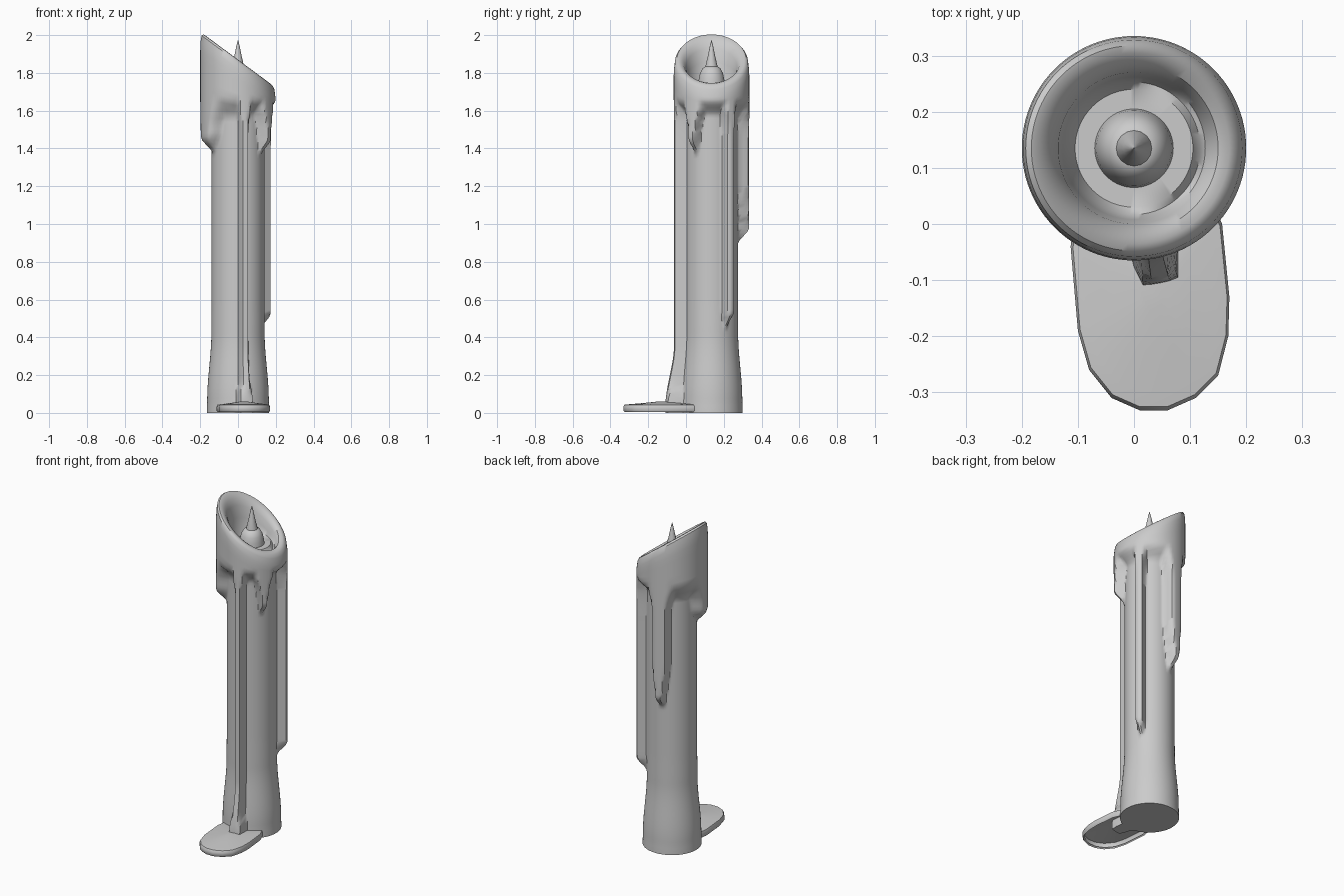
import bpy, math

if "Cube" in bpy.data.objects:
    bpy.data.objects.remove(bpy.data.objects["Cube"])

CY = 0.135      # candle axis in y
N = 96          # columns around the candle
R_OUT = 0.2     # wax collar radius


def smooth(a, b, v):
    t = max(0.0, min(1.0, (v - a) / (b - a)))
    return t * t * (3 - 2 * t)


def lookup(table, v):
    for (a, ra), (b, rb) in zip(table, table[1:]):
        if v <= b:
            return ra + (rb - ra) * smooth(a, b, v)
    return table[-1][1]


def loft(name, rings, cap_bottom=True, cap_top=True, angle=40):
    n = len(rings[0])
    verts = [p for r in rings for p in r]
    faces = []
    for k in range(len(rings) - 1):
        for i in range(n):
            j = (i + 1) % n
            faces.append((k * n + i, k * n + j, (k + 1) * n + j, (k + 1) * n + i))
    if cap_bottom:
        faces.append(tuple(reversed(range(n))))
    if cap_top:
        faces.append(tuple(range((len(rings) - 1) * n, len(rings) * n)))
    mesh = bpy.data.meshes.new(name)
    mesh.from_pydata(verts, [], faces)
    mesh.update()
    ob = bpy.data.objects.new(name, mesh)
    bpy.context.collection.objects.link(ob)
    bpy.ops.object.select_all(action='DESELECT')
    ob.select_set(True)
    bpy.context.view_layer.objects.active = ob
    bpy.ops.object.shade_smooth_by_angle(angle=math.radians(angle))
    return ob


# wax runs: centre angle, half width (degrees), tip height, taper length
DRIPS = [
    (203, 27, 1.37, 0.12),
    (-79, 9, -0.5, 0.10),
    (-33, 15, 1.36, 0.30),
    (32, 9, 0.44, 0.10),
    (102, 19, 0.89, 0.32),
]
STEM = [(0, 0.165), (0.07, 0.163), (0.42, 0.141), (0.6, 0.14), (2, 0.14)]


def run_amount(deg, z):
    best = smooth(1.57, 1.66, z)
    for centre, half, tip, taper in DRIPS:
        if z < tip:
            continue
        d = abs((deg - centre + 180) % 360 - 180)
        w = half * (0.4 + 0.6 * smooth(tip, tip + taper, z))
        w *= 1 + 0.6 * math.exp(-max(0, 1.6 - z) / 0.04)
        if tip < 0:
            w *= 1 + 0.6 * (1 - smooth(0.03, 0.2, z))
        amount = (1 - smooth(0.5 * w, 1.15 * w, d)) * smooth(tip, tip + 0.09, z)
        best = max(best, amount)
    return best


def wall_radius(deg, z):
    base = lookup(STEM, z)
    outer = R_OUT
    if abs((deg + 79 + 180) % 360 - 180) < 30:      # foot of the long front run
        outer += 0.045 * (1 - smooth(0.04, 0.36, z))
    return base + (outer - base) * run_amount(deg, z)


def rim_plane(x):
    return 1.87 - 0.74 * x


# candle body: straight rows, then rows that blend into the slanted rim
angles = [360 * i / N for i in range(N)]
cs = [(math.cos(math.radians(a)), math.sin(math.radians(a))) for a in angles]
rows = 80
rings = []
for k in range(rows + 1):
    z = 1.56 * k / rows
    rings.append([(c * r, CY + s * r, z) for (c, s), r in
                  zip(cs, [wall_radius(a, z) for a in angles])])
for k in range(1, 9):
    ring = []
    for a, (c, s) in zip(angles, cs):
        z = 1.56 + (rim_plane(R_OUT * c) - 0.05 - 1.56) * k / 8
        r = wall_radius(a, z) if k < 8 else R_OUT - 0.002
        ring.append((c * r, CY + s * r, z))
    rings.append(ring)

# rounded rim, bowl and lump around the wick: radius, drop, flatness
FLOOR = 1.745
for r, drop, flat in [(0.193, 0.015, 0), (0.183, 0.002, 0), (0.17, 0, 0),
                      (0.15, 0.012, 0), (0.135, 0.04, 0), (0.127, 0.07, 0.25),
                      (0.118, 0.1, 0.6), (0.105, 0, 1), (0.07, 0, 1)]:
    rings.append([(c * r, CY + s * r,
                   (rim_plane(c * r) - drop) * (1 - flat) + FLOOR * flat)
                  for c, s in cs])
for r, z in [(0.067, 1.77), (0.06, 1.80), (0.047, 1.825), (0.03, 1.835)]:
    rings.append([(c * r, CY + s * r, z) for c, s in cs])
loft("candle_body", rings)

# pointed wick
wick = []
for r, z in [(0.036, 1.80), (0.031, 1.84), (0.019, 1.89), (0.008, 1.945), (0.001, 1.972)]:
    wick.append([(c * r, CY + s * r, z) for c, s in cs[::6]])
loft("wick", wick)

# wax puddle, hollow underneath
OUTLINE = [(-0.10, 0.05), (-0.113, -0.04), (-0.1, -0.19), (-0.08, -0.26), (-0.04, -0.31),
           (0.01, -0.332), (0.06, -0.332), (0.11, -0.31), (0.15, -0.27), (0.168, -0.2),
           (0.17, -0.13), (0.157, 0.0), (0.135, 0.05)]
MX, MY = 0.03, -0.12
puddle = []
for f, z in [(0.93, 0.012), (0.97, 0.005), (1, 0.012), (1, 0.032), (0.97, 0.043),
             (0.85, 0.046), (0.5, 0.052), (0.15, 0.06)]:
    puddle.append([(MX + (x - MX) * f, MY + (y - MY) * f, z) for x, y in OUTLINE])
loft("wax_puddle", puddle, cap_bottom=False, angle=50)
